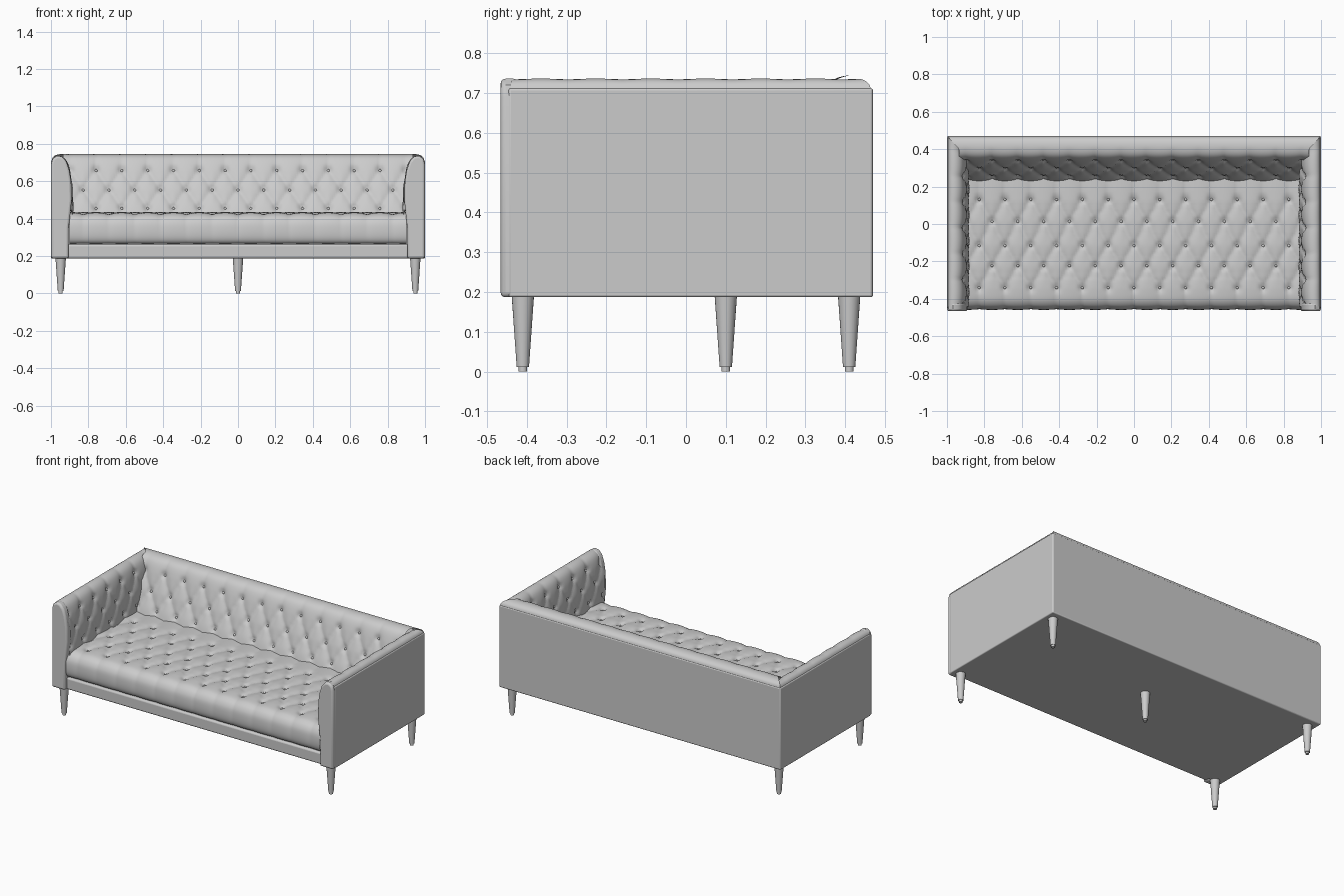
import bpy, bmesh, math
from mathutils import Vector, Matrix

if "Cube" in bpy.data.objects:
    bpy.data.objects.remove(bpy.data.objects["Cube"])

S = 0.138  # button spacing along a row


def finish(bm, name, angle=None):
    me = bpy.data.meshes.new(name)
    bmesh.ops.recalc_face_normals(bm, faces=bm.faces) if angle else None
    bm.to_mesh(me)
    bm.free()
    ob = bpy.data.objects.new(name, me)
    bpy.context.collection.objects.link(ob)
    if angle:
        bpy.ops.object.select_all(action='DESELECT')
        ob.select_set(True)
        bpy.context.view_layer.objects.active = ob
        bpy.ops.object.shade_smooth_by_angle(angle=math.radians(angle))
    else:
        for p in me.polygons:
            p.use_smooth = True
    return ob


def bevel(ob, width, limit=30):
    m = ob.modifiers.new("bevel", 'BEVEL')
    m.width, m.segments = width, 3
    m.limit_method, m.angle_limit = 'ANGLE', math.radians(limit)


def box(name, lo, hi, r=0.006):
    bm = bmesh.new()
    bmesh.ops.create_cube(bm, size=1)
    lo, hi = Vector(lo), Vector(hi)
    for v in bm.verts:
        v.co = Vector([(lo[i] + hi[i]) / 2 + v.co[i] * (hi[i] - lo[i]) for i in range(3)])
    bevel(finish(bm, name, 35), r)


def resample(pts, step=0.011):
    """Smooth curve through pts at even arc-length steps."""
    P = [Vector(p) for p in pts]
    P = [2 * P[0] - P[1]] + P + [2 * P[-1] - P[-2]]
    dense = []
    for i in range(1, len(P) - 2):
        a, b, c, d = P[i - 1:i + 3]
        for k in range(30):
            t = k / 30
            dense.append(0.5 * (2 * b + (c - a) * t + (2 * a - 5 * b + 4 * c - d) * t * t
                                + (3 * b - a - 3 * c + d) * t ** 3))
    dense.append(P[-2])
    out, run = [dense[0]], 0
    for a, b in zip(dense, dense[1:]):
        run += (b - a).length
        if run >= step:
            out.append(b)
            run -= step
    return out, step


def tufted(name, profile, place, ends, key, first, t, rows, phase, shift, fade, lim, flip=False):
    """Sweep a profile along u, pressing in diamond folds and buttons."""
    C, step = resample(profile)
    n = len(C)
    N = []
    for i in range(n):
        d = (C[min(i + 1, n - 1)] - C[max(i - 1, 0)]).normalized()
        N.append(Vector((d.y, -d.x)))
    v0 = max(i for i in range(n) if C[i][key] > first) * step

    def dip(u, v):
        w = (v - v0) / t
        wc = min(max(w, 0), rows - 1)
        f = max(0, 1 - abs(w - wc) * t / fade)
        c = (u - shift) / S + phase
        fold = min(abs(math.sin(math.pi * (c + wc / 2))), abs(math.sin(math.pi * (c - wc / 2))))
        d = 0.012 * f * (1 - fold ** 0.6)
        j = round(wc)
        e = c + j / 2
        r2 = ((e - round(e)) * S) ** 2 + ((w - j) * t) ** 2
        return d + 0.014 * math.exp(-r2 / 0.018 ** 2)

    bm = bmesh.new()
    lo, hi = ends(C[n // 2].x)
    m = int((hi - lo) / 0.011)
    grid = []
    for i in range(n):
        lo, hi = ends(C[i].x)
        row = []
        for k in range(m + 1):
            u = lo + (hi - lo) * k / m
            q = C[i] - N[i] * dip(u, i * step)
            row.append(bm.verts.new(place(u, q.x, q.y)))
        grid.append(row)
    for i in range(n - 1):
        for k in range(m):
            f = [grid[i][k], grid[i + 1][k], grid[i + 1][k + 1], grid[i][k + 1]]
            bm.faces.new(f[::-1] if flip else f)
    # buttons
    for j in range(rows):
        i = min(n - 1, round((v0 + j * t) / step))
        for k in range(-8, 9):
            u = shift + (k - phase - j / 2 + j // 2) * S
            if lim[0] < u < lim[1]:
                q = C[i] - N[i] * 0.024
                bmesh.ops.create_icosphere(bm, subdivisions=2, radius=0.009,
                                           matrix=Matrix.Translation(place(u, q.x, q.y)))
    return finish(bm, name)


# seat cushion
tufted("seat_cushion",
       [(.30, .432), (.1, .435), (-.2, .435), (-.37, .432), (-.425, .418), (-.452, .385),
        (-.459, .34), (-.455, .295), (-.44, .27), (-.41, .264)],
       lambda u, a, b: Vector((u, a, b)), lambda a: (-.902, .902),
       0, .13, .119, 5, 0, 0, .3, (-.85, .85))

# backrest with rolled top
tufted("backrest",
       [(.468, .70), (.463, .725), (.442, .74), (.405, .744), (.368, .732), (.342, .70),
        (.312, .63), (.272, .53), (.238, .45), (.222, .40), (.212, .36)],
       lambda u, a, b: Vector((u, a, b)),
       lambda a: (-.935 - max(0, a - .40) * .9, .935 + max(0, a - .40) * .9),
       1, .66, .109, 3, .5, 0, .13, (-.85, .85))

arm = [(.997, .70), (.989, .724), (.967, .736), (.938, .73), (.914, .705), (.896, .65),
       (.883, .56), (.88, .46), (.886, .38), (.895, .33)]
front = [(.905, .187), (.999, .187), (.999, .69), (.991, .72), (.968, .736), (.94, .731),
         (.917, .705), (.902, .66), (.892, .6), (.889, .5), (.898, .41), (.905, .35)]
for s, side in ((1, "right"), (-1, "left")):
    # tufted arm lining
    tufted(side + "_arm_lining", arm, lambda u, a, b: Vector((s * a, u, b)),
           lambda a: (-.44, .40 + max(0, a - .93)),
           1, .66, .104, 3, 0, -.02, .13, (-.40, .28), flip=s > 0)
    # outer side panel
    box(side + "_side_panel", (min(s * .95, s), -.446, .187), (max(s * .95, s), .469, .712))
    # rounded arm front
    bm = bmesh.new()
    f = bm.faces.new([bm.verts.new((s * x, -.466, z)) for x, z in front])
    r = bmesh.ops.extrude_face_region(bm, geom=[f])
    bmesh.ops.translate(bm, vec=(0, .045, 0),
                        verts=[v for v in r["geom"] if isinstance(v, bmesh.types.BMVert)])
    bevel(finish(bm, side + "_arm_front", 40), .012, 60)

# back panel, base and front rail
box("back_panel", (-.998, .41, .187), (.998, .47, .712))
box("base", (-.985, -.42, .187), (.985, .46, .255))
box("front_rail", (-.91, -.445, .187), (.91, -.38, .262), .01)


# tapered legs with foot glides
def leg(name, x, y):
    bm = bmesh.new()
    for r1, r2, z0, z1 in ((.0155, .028, .012, .19), (.011, .011, 0, .013)):
        bmesh.ops.create_cone(bm, cap_ends=True, segments=24, radius1=r1, radius2=r2, depth=z1 - z0,
                              matrix=Matrix.Translation((x, y, (z0 + z1) / 2)))
    finish(bm, name, 40)


for s, side in ((1, "right"), (-1, "left")):
    leg(side + "_front_leg", s * .948, -.41)
    leg(side + "_back_leg", s * .948, .41)
leg("centre_leg", 0, .10)
